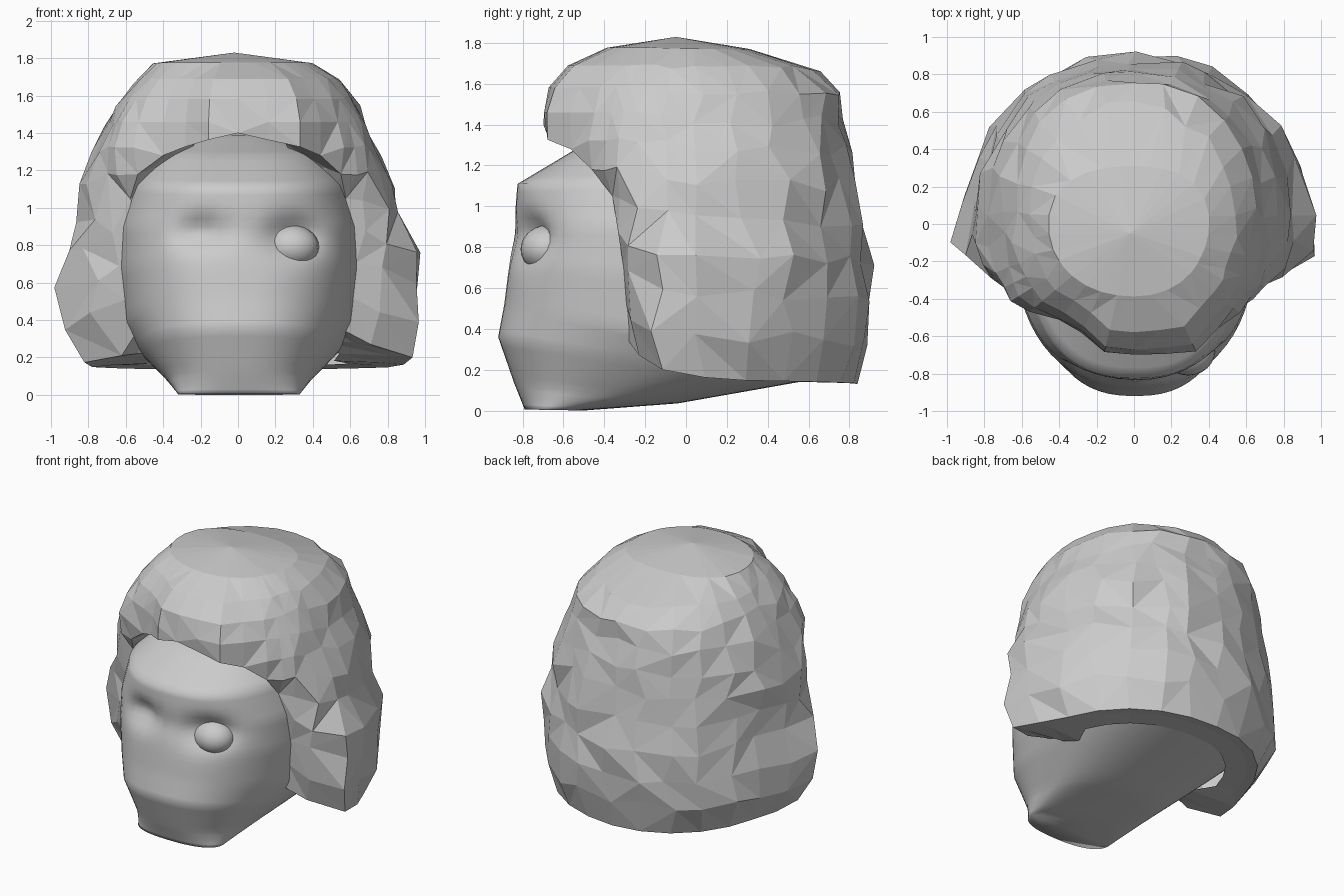
import bpy, bmesh, math, random

if "Cube" in bpy.data.objects:
    bpy.data.objects.remove(bpy.data.objects["Cube"])

random.seed(5)
grey = bpy.data.materials.new("neutral grey")
grey.diffuse_color = (0.6, 0.6, 0.6, 1)
grey.use_nodes = True
grey.node_tree.nodes["Principled BSDF"].inputs["Base Color"].default_value = grey.diffuse_color


def table(pairs, v):
    """Linear interpolation through (key, value) pairs with rising keys."""
    if v <= pairs[0][0]:
        return pairs[0][1]
    for (a, p), (b, q) in zip(pairs, pairs[1:]):
        if v <= b:
            return p + (q - p) * (v - a) / (b - a)
    return pairs[-1][1]


def make(name, verts, faces):
    me = bpy.data.meshes.new(name)
    me.from_pydata(verts, [], faces)
    me.materials.append(grey)
    bm = bmesh.new()
    bm.from_mesh(me)
    bmesh.ops.remove_doubles(bm, verts=bm.verts, dist=.002)
    bm.to_mesh(me)
    bm.free()
    ob = bpy.data.objects.new(name, me)
    bpy.context.collection.objects.link(ob)
    return ob


def spow(v, p):
    return math.copysign(abs(v) ** p, v)


# Head: tilted rings from the chin up (front y, front z, back y, back z, half width)
rings = [(-.79, .005, -.5, 0, .325), (-.84, .13, -.04, .035, .385),
         (-.92, .36, .5, .13, .53), (-.89, .52, .78, .18, .61),
         (-.865, .72, .80, .6, .65), (-.845, .9, .77, .9, .645),
         (-.825, 1.11, .68, 1.15, .575), (-.54, 1.28, .6, 1.32, .44),
         (-.2, 1.39, .35, 1.42, .2)]
SUB, N = 5, 64
fine = []
for a, b in zip(rings, rings[1:]):
    for k in range(SUB):
        fine.append([p + (q - p) * k / SUB for p, q in zip(a, b)])
fine.append(rings[-1])

# Eye sockets pressed into the face (x, z, radius x, radius z, depth)
sockets = [(-.2, .87, .13, .09, .09), (.29, .85, .15, .10, .11)]
verts, faces = [], []
for yf, zf, yb, zb, w in fine:
    for i in range(N):
        a = 2 * math.pi * i / N
        c, s = spow(math.cos(a), .82), spow(math.sin(a), .86)
        t = (s + 1) / 2
        x, y, z = w * c, yf + (yb - yf) * t, zf + (zb - zf) * t
        if y < -.3:
            for ex, ez, rx, rz, d in sockets:
                y += d * math.exp(-((x - ex) / rx) ** 2 - ((z - ez) / rz) ** 2)
        verts.append((x + .005, y, z))
for r in range(len(fine) - 1):
    for i in range(N):
        j = (i + 1) % N
        faces.append((r * N + i, r * N + j, (r + 1) * N + j, (r + 1) * N + i))
faces.append(tuple(reversed(range(N))))
faces.append(tuple(range((len(fine) - 1) * N, len(fine) * N)))
head = make("head", verts, faces)
for p in head.data.polygons:
    p.use_smooth = True

# Eyeball under the open lid
bpy.ops.mesh.primitive_uv_sphere_add(segments=24, ring_count=14, radius=.13,
                                     location=(.29, -.68, .79))
eye = bpy.context.object
eye.name = "eyeball"
eye.scale = (1.1, 1, .9)
eye.data.materials.append(grey)
bpy.ops.object.shade_smooth()

# Hair extents at each height
right = [(.13, .9), (.23, 1.0), (.8, .99), (.97, .89), (1.2, .80), (1.35, .73),
         (1.53, .66), (1.68, .55), (1.78, .39), (1.82, .14), (1.83, .02)]
left = [(.13, .8), (.22, .89), (.43, .98), (.53, 1.0), (.7, .94), (1.0, .88),
        (1.22, .80), (1.36, .77), (1.6, .61), (1.78, .45), (1.82, .2), (1.83, .02)]
back = [(.13, .84), (.38, .91), (.75, .90), (1.12, .85), (1.35, .79),
        (1.58, .75), (1.67, .64), (1.78, .28), (1.82, .1), (1.83, .02)]
front = [(.2, .22), (.35, .3), (.73, .34), (1.05, .40), (1.18, .56), (1.3, .69),
         (1.54, .71), (1.69, .58), (1.78, .38), (1.82, .14), (1.83, .02)]
# Lower edge of the hair by angle away from the front
fringe = [(0, 1.40), (25, 1.33), (38, 1.28), (50, 1.18), (58, 1.05)]
edge_left = fringe + [(64, .32), (72, .21), (90, .15), (180, .13)]
edge_right = fringe + [(64, .34), (72, .27), (83, .2), (100, .15), (180, .13)]
# Boxiness by height, and narrowing of the side locks towards the back
boxy = [(1.0, 3.4), (1.25, 2.15)]
boxy_back = [(1.0, 2.15), (1.5, 2.4)]
narrow = [(-.15, 1), (.3, .92)]


def radius(c, s, z):
    e = table(boxy if s < 0 else boxy_back, z)
    X = table(right if c > 0 else left, z)
    if z < 1.0:
        X *= table(narrow, s)
    Y = table(back if s > 0 else front, z)
    return (abs(c / X) ** e + abs(s / Y) ** e) ** (-1 / e)


# Hair: faceted shell from the crown to the lower edge, then turned inward
half = [0, 13, 26, 38, 50, 58, 64, 72, 83, 96, 110, 124, 138, 152, 166]
cols = half + [180] + [360 - h for h in reversed(half[1:])]
ROWS, M = 11, len(cols)
verts, faces = [(-.02, -.05, 1.83)], []
for r in range(1, ROWS + 3):
    for col in cols:
        deg = col
        off = min(deg, 360 - deg)
        low = table(edge_right if deg < 180 else edge_left, off)
        t = min(r / ROWS, 1)
        inner = r > ROWS
        z = 1.83 - (1.83 - (low if off > 60 else .3)) * t ** 1.4
        loose = 0 if inner or r < 2 else min(1, r / 4)
        if z < low + .06:
            z = low
            loose = 0
        elif off > 66:
            z += random.uniform(-.035, .035) * loose
            deg += random.uniform(-3.5, 3.5) * loose
        a = math.radians(deg - 90)
        c, s = math.cos(a), math.sin(a)
        R = radius(c, s, z)
        # Swept part: one side of the fringe sits behind the other
        if z < 1.7:
            R *= {334: .9, 322: .9, 310: .97, 26: 1.06}.get(col, 1)
        R *= 1 + random.uniform(-.03, .025) * loose * (.7 if off < 66 else 1)
        if inner:
            k = r - ROWS
            R *= (.87, .58)[k - 1] if off < 100 else (.92, .74)[k - 1]
            z += .03 * k if off < 60 else .01 * k
        verts.append((R * c, R * s, z))


def vid(r, i):
    return 1 + (r - 1) * M + i % M


for i in range(M):
    faces.append((0, vid(1, i), vid(1, i + 1)))
    for r in range(1, ROWS + 2):
        a, b, c, d = vid(r, i), vid(r + 1, i), vid(r + 1, i + 1), vid(r, i + 1)
        if random.random() < .5:
            faces += [(a, b, c), (a, c, d)]
        else:
            faces += [(a, b, d), (b, c, d)]
make("hair", verts, faces)
